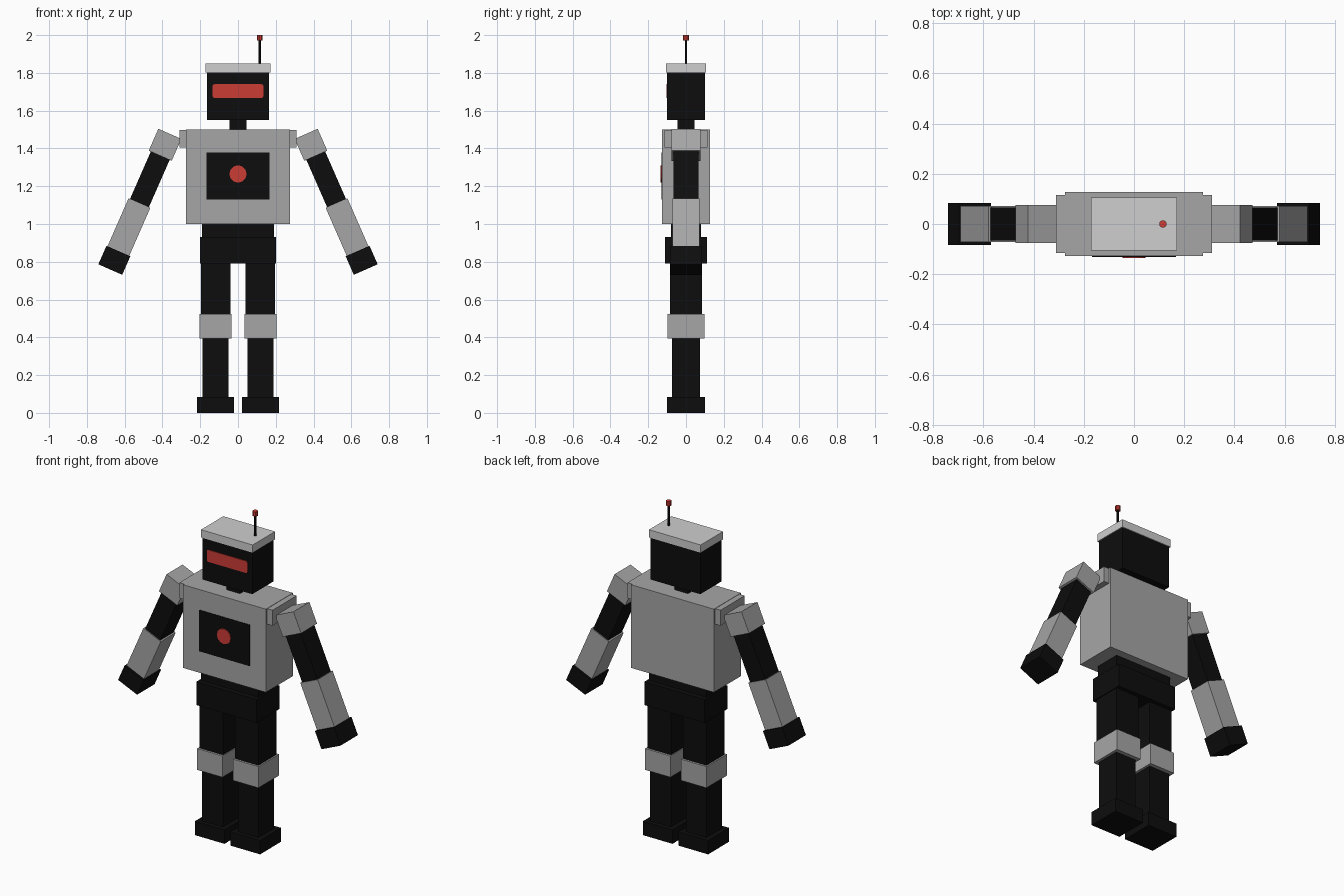
import bpy, bmesh, math
from mathutils import Matrix, Vector

if "Cube" in bpy.data.objects:
    bpy.data.objects.remove(bpy.data.objects["Cube"])


def material(name, rgb):
    m = bpy.data.materials.new(name)
    m.diffuse_color = (*rgb, 1)
    m.use_nodes = True
    m.node_tree.nodes["Principled BSDF"].inputs["Base Color"].default_value = m.diffuse_color
    return m


GREY = material("mid_grey", (0.38, 0.38, 0.38))
LIGHT = material("light_grey", (0.62, 0.62, 0.62))
BLACK = material("black", (0.004, 0.004, 0.004))
RED = material("red", (0.6, 0.045, 0.035))


def finish(name, bm, mat, matrix=Matrix()):
    bm.transform(matrix)
    bmesh.ops.recalc_face_normals(bm, faces=bm.faces)
    mesh = bpy.data.meshes.new(name)
    bm.to_mesh(mesh)
    bm.free()
    mesh.materials.append(mat)
    ob = bpy.data.objects.new(name, mesh)
    bpy.context.collection.objects.link(ob)
    return ob


def box(name, mat, x, y, z, matrix=Matrix()):
    """Box from (min, max) ranges; y is a half depth or a range."""
    if not isinstance(y, tuple):
        y = (-y, y)
    bm = bmesh.new()
    bmesh.ops.create_cube(bm, size=1)
    for v in bm.verts:
        for i, (lo, hi) in enumerate((x, y, z)):
            v.co[i] = lo if v.co[i] < 0 else hi
    return finish(name, bm, mat, matrix)


def cylinder(name, mat, radius, depth, center, sides=12, rot=Matrix()):
    bm = bmesh.new()
    bmesh.ops.create_cone(bm, cap_ends=True, segments=sides,
                          radius1=radius, radius2=radius, depth=depth)
    return finish(name, bm, mat, Matrix.Translation(center) @ rot)


# Torso, waist and pelvis
box("torso", GREY, (-0.275, 0.275), 0.128, (1.0, 1.5))
box("shoulder_bar", GREY, (-0.31, 0.31), 0.115, (1.405, 1.498))
box("waist", BLACK, (-0.19, 0.19), 0.08, (0.92, 1.005))
box("pelvis", BLACK, (-0.2, 0.2), 0.11, (0.79, 0.93))

# Chest panel and round light
facing = Matrix.Rotation(math.pi / 2, 4, 'X')
box("chest_panel", BLACK, (-0.168, 0.168), (-0.131, -0.125), (1.13, 1.378))
cylinder("chest_light", RED, 0.046, 0.009, (0, -0.131, 1.265), 12, facing)

# Neck, head and cap
box("neck", BLACK, (-0.045, 0.045), 0.045, (1.49, 1.56))
box("head", BLACK, (-0.165, 0.165), 0.1, (1.55, 1.81))
box("head_cap", LIGHT, (-0.172, 0.172), 0.106, (1.803, 1.85))

# Visor with small rounded corners
visor = box("visor", RED, (-0.135, 0.135), (-0.104, -0.098), (1.668, 1.74))
bm = bmesh.new()
bm.from_mesh(visor.data)
corners = [e for e in bm.edges if abs((e.verts[0].co - e.verts[1].co).y) > 0.004]
bmesh.ops.bevel(bm, geom=corners, offset=0.01, segments=2, profile=0.5, affect='EDGES')
bm.to_mesh(visor.data)
bm.free()

# Antenna
cylinder("antenna_stem", BLACK, 0.006, 0.14, (0.115, 0, 1.915), 8)
cylinder("antenna_tip", RED, 0.015, 0.028, (0.115, 0, 1.986), 10)

# Arm segments along a slanted axis: name, colour, half width, half depth, start, end
ARM = [("shoulder", GREY, 0.0665, 0.076, -0.0625, 0.064),
       ("upper_arm", BLACK, 0.0545, 0.065, 0.055, 0.35),
       ("forearm", GREY, 0.063, 0.071, 0.338, 0.622),
       ("hand", BLACK, 0.069, 0.083, 0.615, 0.722)]
# Leg segments: name, colour, inner x, outer x, half depth, bottom, top
LEG = [("thigh", BLACK, 0.04, 0.195, 0.085, 0.52, 0.8),
       ("knee", GREY, 0.035, 0.204, 0.098, 0.395, 0.523),
       ("shin", BLACK, 0.05, 0.187, 0.073, 0.08, 0.4),
       ("foot", BLACK, 0.02, 0.217, 0.1, 0.0, 0.083)]

for side, s in (("left", -1), ("right", 1)):
    axis = (Matrix.Translation((0.386 * s, 0, 1.42))
            @ Matrix.Rotation(math.radians(-23.7 * s), 4, 'Y'))
    for name, mat, w, d, a, b in ARM:
        box(f"{side}_{name}", mat, (-w, w), d, (-b, -a), axis)
    for name, mat, inner, outer, d, lo, hi in LEG:
        x = tuple(sorted((inner * s, outer * s)))
        box(f"{side}_{name}", mat, x, d, (lo, hi))
